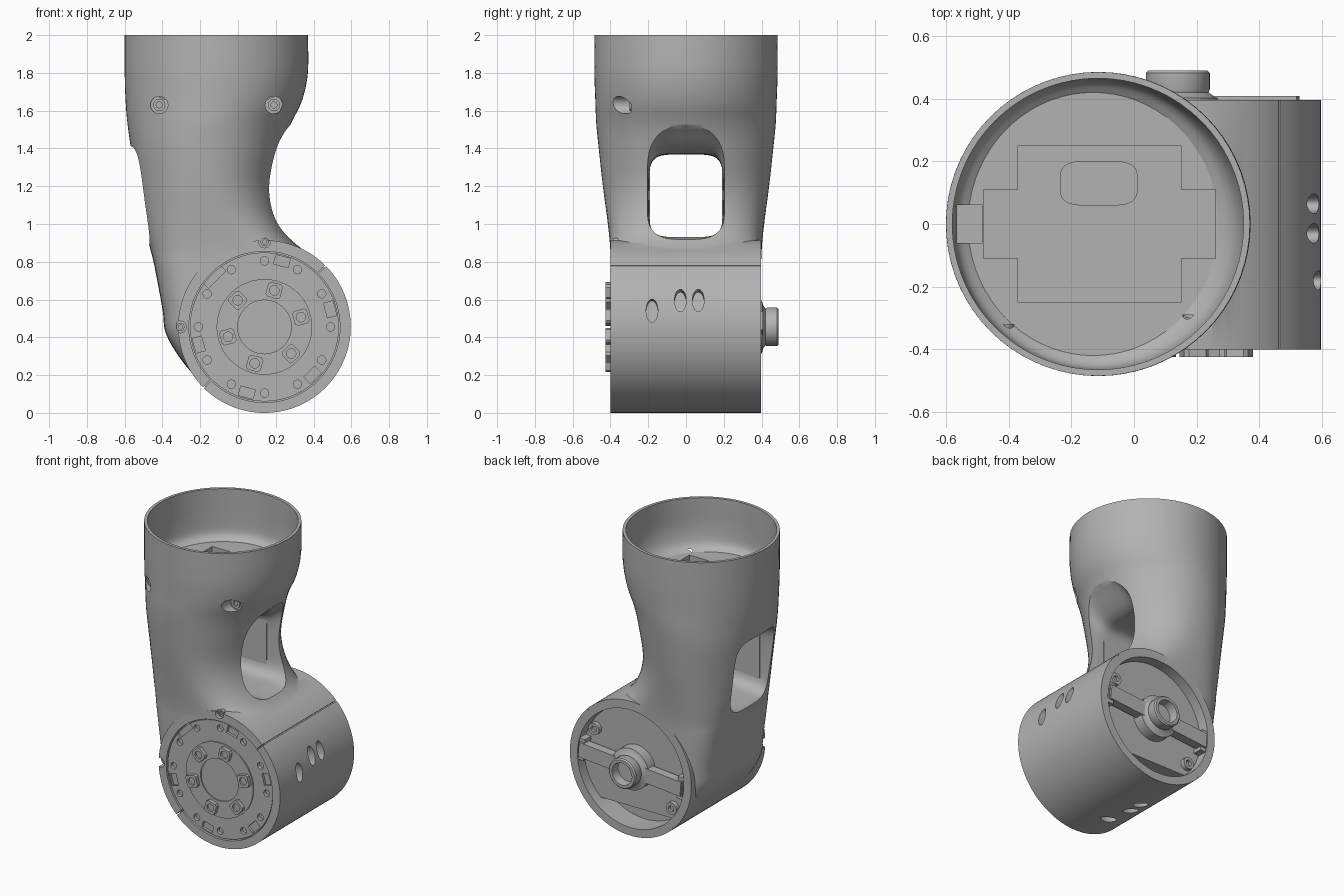
import bpy, bmesh, math
from mathutils import Matrix, Vector

if "Cube" in bpy.data.objects:
    bpy.data.objects.remove(bpy.data.objects["Cube"], do_unlink=True)

grey = bpy.data.materials.new("plain grey")
grey.use_nodes = True
grey.diffuse_color = (0.45, 0.45, 0.45, 1)
grey.node_tree.nodes["Principled BSDF"].inputs["Base Color"].default_value = grey.diffuse_color

JOINT = Vector((0.14, 0, 0.455))
parts = []


def build(name, bm):
    bmesh.ops.recalc_face_normals(bm, faces=bm.faces)
    mesh = bpy.data.meshes.new(name)
    bm.to_mesh(mesh)
    bm.free()
    mesh.materials.append(grey)
    obj = bpy.data.objects.new(name, mesh)
    bpy.context.collection.objects.link(obj)
    parts.append(obj)
    return obj


def combine(obj, tool, operation='DIFFERENCE'):
    mod = obj.modifiers.new("combine", 'BOOLEAN')
    mod.operation, mod.solver, mod.object = operation, 'EXACT', tool
    bpy.context.view_layer.objects.active = obj
    bpy.ops.object.modifier_apply(modifier=mod.name)
    parts.remove(tool)
    bpy.data.objects.remove(tool, do_unlink=True)


def polar(radius, degrees, y=0):
    """Frame around the joint axis: local x points outward."""
    a = math.radians(degrees)
    spot = JOINT + Vector((radius * math.cos(a), y, radius * math.sin(a)))
    return Matrix.Translation(spot) @ Matrix.Rotation(-a, 4, 'Y')


def at(x, y, z):
    return Matrix.Translation((x, y, z))


def add_cylinder(bm, radius, depth, frame, segments=32):
    """Cylinder along the frame's y axis."""
    bmesh.ops.create_cone(bm, cap_ends=True, segments=segments, radius1=radius, radius2=radius,
                          depth=depth, matrix=frame @ Matrix.Rotation(math.pi / 2, 4, 'X'))


def add_box(bm, size, frame):
    bmesh.ops.create_cube(bm, size=1, matrix=frame @ Matrix.Diagonal((*size, 1)))


def box(name, size, frame):
    bm = bmesh.new()
    add_box(bm, size, frame)
    return build(name, bm)


def lathe(name, profile, x=JOINT.x, z=JOINT.z, steps=72):
    """Revolve (radius, y) points round an axis along y."""
    bm = bmesh.new()
    verts = [bm.verts.new((x + r, y, z)) for r, y in profile]
    edges = [bm.edges.new(pair) for pair in zip(verts, verts[1:])]
    bmesh.ops.spin(bm, geom=verts + edges, cent=(x, 0, z), axis=(0, 1, 0),
                   angle=math.tau, steps=steps)
    bmesh.ops.remove_doubles(bm, verts=bm.verts, dist=0.0005)
    return build(name, bm)


def loft(name, rows, along_x=False, segments=72, fine=4):
    """Skin superellipse sections given as (position, low, high, half depth, power)."""
    rows = [Vector(r) for r in rows]
    dense = []
    for i in range(len(rows) - 1):
        p, q = rows[i], rows[i + 1]
        before, after = rows[max(i - 1, 0)], rows[min(i + 2, len(rows) - 1)]
        for k in range(fine):
            t = k / fine
            dense.append(p + 0.5 * t * (q - before + t * (2 * before - 5 * p + 4 * q - after
                         + t * (3 * (p - q) + after - before))))
    dense.append(rows[-1])
    bm = bmesh.new()
    rings = []
    for pos, low, high, half, power in dense:
        ring = []
        for s in range(segments):
            a = math.tau * s / segments
            c, d = math.cos(a), math.sin(a)
            u = math.copysign(abs(c) ** (2 / power), c) * (high - low) / 2 + (high + low) / 2
            v = math.copysign(abs(d) ** (2 / power), d) * half
            ring.append(bm.verts.new((pos, v, u) if along_x else (u, v, pos)))
        rings.append(ring)
    for one, two in zip(rings, rings[1:]):
        for s in range(segments):
            n = (s + 1) % segments
            bm.faces.new((one[s], one[n], two[n], two[s]))
    bm.faces.new(rings[0])
    bm.faces.new(rings[-1])
    return build(name, bm)


# Curved arm shell merged with the joint barrel
body = loft("arm_body", [
    (2, -.6, .37, .485, 2), (1.8, -.6, .37, .485, 2), (1.65, -.595, .338, .48, 2),
    (1.53, -.585, .28, .475, 2), (1.4, -.567, .235, .462, 2.1), (1.2, -.537, .197, .44, 2.2),
    (1.05, -.508, .213, .42, 2.5), (.93, -.48, .27, .406, 3), (.85, -.46, .36, .4, 3.5),
    (.78, -.443, .42, .398, 4), (.55, -.4, .42, .397, 4.5), (.42, -.382, .4, .397, 4.5),
    (.28, -.3, .35, .397, 4.5), (.15, -.19, .3, .395, 4.5)])
barrel = bmesh.new()
add_cylinder(barrel, .457, .796, at(JOINT.x, -.002, JOINT.z + .002), 128)
combine(body, build("barrel", barrel), 'UNION')

# Open socket at the top with a rounded floor
combine(body, loft("socket", [
    (2.1, -.58, .35, .465, 2), (1.95, -.58, .35, .465, 2), (1.8, -.58, .35, .465, 2),
    (1.7, -.57, .32, .457, 2), (1.66, -.53, .27, .42, 2)]))

# Cross shaped pocket, cable slot and side notch in the socket floor
combine(body, box("pocket", (.52, .5, .2), at(-.11, 0, 1.7)))
combine(body, box("pocket_arms", (.74, .22, .2), at(-.11, 0, 1.7)))
combine(body, box("side_notch", (.08, .12, .2), at(-.525, 0, 1.7)))
slot = loft("slot", [(1.7, -.235, .01, .07, 4), (1.45, -.235, .01, .07, 4)], fine=1)
slot.data.transform(at(0, .13, 0))
combine(body, slot)

# Window through the arm, flaring towards both sides
combine(body, loft("window", [
    (-.75, .74, 1.46, .24, 5), (-.6, .81, 1.42, .22, 5), (-.5, .86, 1.395, .205, 5),
    (-.4, .92, 1.37, .197, 5), (0, .93, 1.37, .197, 5), (.1, .93, 1.38, .198, 5),
    (.17, .93, 1.425, .204, 5), (.25, .922, 1.5, .21, 4), (.35, .91, 1.58, .21, 3.5),
    (.5, .89, 1.64, .21, 3.5)], along_x=True))
for side in (-1, 1):
    box("window_liner", (.5, .01, .32), at(-.17, side * .196, 1.15))

# Recesses at both ends of the barrel
ends = bmesh.new()
add_cylinder(ends, .4, .2, at(JOINT.x, -.47, JOINT.z), 96)
add_cylinder(ends, .4, .32, at(JOINT.x, .4, JOINT.z), 96)
combine(body, build("end_recesses", ends))

# Clamp seams, barrel slots and screw holes
for side in (45, 225):
    for size, radius, y in (((.03, 1, .007), .462, 0), ((.09, .1, .007), .435, -.42)):
        combine(body, box("seam", size, polar(radius, side, y)))
holes = bmesh.new()
for y, angle in ((-.18, 11), (-.03, 18), (.065, 18)):
    for a in (angle, -90 - angle):
        turned = polar(.455, a, y) @ Matrix.Rotation(math.pi / 2, 4, 'Z')
        add_cylinder(holes, .031, .1, turned @ Matrix.Scale(2, 4, (0, 0, 1)))
screws = [(-.417, 1.63, -.32, .046), (.19, 1.63, -.29, .046),
          (.14, .905, -.375, .031), (-.305, .455, -.35, .031)]
for x, z, y, r in screws:
    add_cylinder(holes, r, .4, at(x, y - .2, z))
combine(body, build("holes", holes))
for x, z, y, r in screws:
    s = r * .7
    lathe("socket_screw", [(0, y + .02), (s, y + .02), (s, y - .01), (s / 2, y - .01),
                           (s / 2, y), (0, y)], x, z, 24)

# Front output plate with a ring of holes and edge pits
cap = lathe("output_plate", [(0, -.36), (.394, -.36), (.394, -.392), (.253, -.392), (.253, -.4),
                             (.142, -.4), (.142, -.392), (0, -.392)], steps=96)
cuts = bmesh.new()
for k in range(12):
    add_cylinder(cuts, .022, .06, polar(.35, 30 * k, -.4), 24)
for angle in (15, 75, 195, 255, 315):
    add_box(cuts, (.05, .05, .08), polar(.36, angle, -.4))
add_box(cuts, (.06, .04, .13), polar(.385, 135, -.4))
combine(cap, build("plate_cuts", cuts))

# Six raised bolt blocks
blocks, bores = bmesh.new(), bmesh.new()
for k in range(6):
    frame = polar(.2, 15 + 60 * k, -.407)
    add_box(blocks, (.08, .036, .08), frame)
    add_cylinder(bores, .025, .06, frame @ at(0, -.035, 0), 24)
bmesh.ops.bevel(blocks, geom=[e for e in blocks.edges if abs(e.verts[0].co.y - e.verts[1].co.y) > .01],
                offset=.012, segments=1, affect='EDGES')
combine(build("bolt_blocks", blocks), build("bores", bores))

# Back cover: hub, cross bar with end feet, flat-bottomed plate and screw bosses
lathe("rear_hub", [(0, .29), (.14, .29), (.14, .402), (.115, .408), (.098, .42), (.102, .43),
                   (.102, .482), (.094, .49), (.075, .49), (.07, .43), (0, .43)])
bar = bmesh.new()
for angle in (5, 185):
    add_box(bar, (.27, .06, .1), polar(.25, angle, .378))
    add_box(bar, (.04, .1, .15), polar(.372, angle, .345))
build("rear_bar", bar)
plate = lathe("rear_plate", [(0, .23), (.396, .23), (.396, .33), (0, .33)])
combine(plate, box("plate_trim", (1, .5, .3), at(JOINT.x, .3, .015)))
for angle in (30, 217):
    spot = polar(.35, angle).translation
    lathe("rear_screw", [(0, .23), (.04, .23), (.04, .36), (.02, .36), (.02, .34), (0, .34)],
          spot.x, spot.z, 24)

bpy.ops.object.select_all(action='DESELECT')
for obj in parts:
    obj.select_set(True)
bpy.context.view_layer.objects.active = body
bpy.ops.object.shade_smooth_by_angle(angle=math.radians(30))
